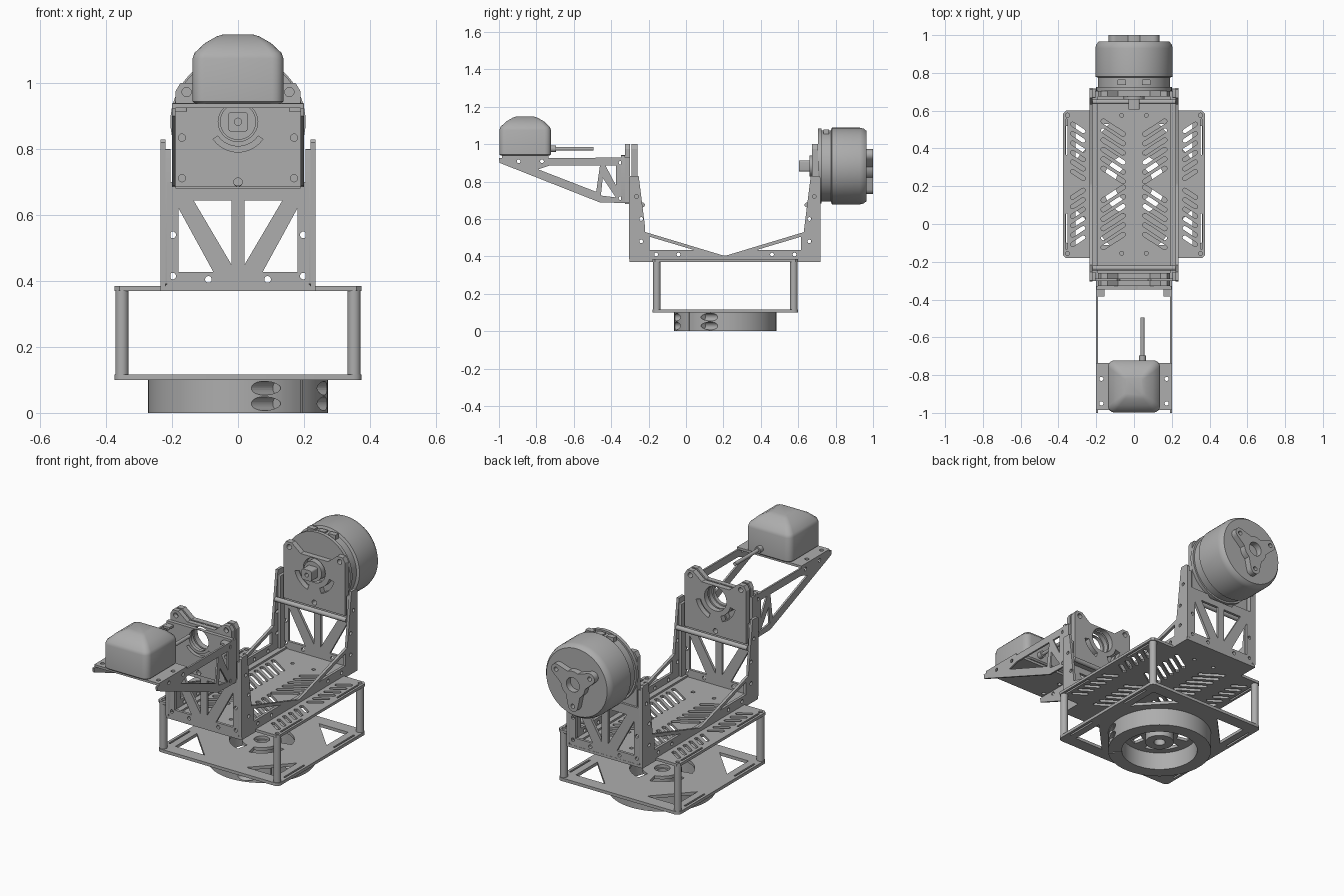
import bpy, bmesh, math
from mathutils import Matrix, Vector

if "Cube" in bpy.data.objects:
    bpy.data.objects.remove(bpy.data.objects["Cube"])

grey = bpy.data.materials.new("machined grey")
grey.use_nodes = True
grey.diffuse_color = (0.42, 0.42, 0.42, 1)
grey.node_tree.nodes["Principled BSDF"].inputs["Base Color"].default_value = (0.42, 0.42, 0.42, 1)

# Local (u, v, w) frames: w is the extrusion or turning axis
FRAMES = {
    "x": Matrix(((0, 0, 1, 0), (1, 0, 0, 0), (0, 1, 0, 0), (0, 0, 0, 1))),
    "y": Matrix(((1, 0, 0, 0), (0, 0, 1, 0), (0, 1, 0, 0), (0, 0, 0, 1))),
    "z": Matrix.Identity(4),
}
MID = 0.21      # y of the base centre
AXIS = 0.883    # z of the tilt axis
parts = []


def finish(name, bm):
    bmesh.ops.remove_doubles(bm, verts=bm.verts, dist=1e-5)
    bmesh.ops.recalc_face_normals(bm, faces=bm.faces)
    mesh = bpy.data.meshes.new(name)
    bm.to_mesh(mesh)
    bm.free()
    mesh.materials.append(grey)
    ob = bpy.data.objects.new(name, mesh)
    bpy.context.collection.objects.link(ob)
    parts.append(ob)
    return ob


def plate(name, loops, axis, lo, hi):
    """Flat sheet: first loop is the outline, the others are holes."""
    curve = bpy.data.curves.new(name, "CURVE")
    curve.dimensions, curve.fill_mode = "2D", "BOTH"
    curve.extrude = abs(hi - lo) / 2
    for pts in loops:
        sp = curve.splines.new("POLY")
        sp.points.add(len(pts) - 1)
        for p, (u, v) in zip(sp.points, pts):
            p.co = (u, v, 0, 1)
        sp.use_cyclic_u = True
    tmp = bpy.data.objects.new(name, curve)
    mesh = bpy.data.meshes.new_from_object(tmp)
    mesh.transform(FRAMES[axis] @ Matrix.Translation((0, 0, (lo + hi) / 2)))
    bm = bmesh.new()
    bm.from_mesh(mesh)
    bpy.data.objects.remove(tmp)
    bpy.data.curves.remove(curve)
    bpy.data.meshes.remove(mesh)
    return finish(name, bm)


def lathe(name, profile, axis, u, v, n=48, closed=False):
    """Turned part from (radius, position along axis) pairs."""
    bm = bmesh.new()
    rings = []
    for r, w in profile:
        rings.append([bm.verts.new(FRAMES[axis] @ Vector((u + a, v + b, w)))
                      for a, b in circle(0, 0, r, n)])
    pairs = list(zip(rings, rings[1:])) + ([(rings[-1], rings[0])] if closed else [])
    for a, b in pairs:
        for i in range(n):
            j = (i + 1) % n
            bm.faces.new((a[i], a[j], b[j], b[i]))
    if not closed:
        bm.faces.new(rings[0])
        bm.faces.new(rings[-1])
    return finish(name, bm)


def rod(name, axis, u, v, r, lo, hi, n=24):
    return lathe(name, [(r, lo), (r, hi)], axis, u, v, n)


def circle(u, v, r, n=20):
    return [(u + r * math.cos(2 * math.pi * i / n), v + r * math.sin(2 * math.pi * i / n)) for i in range(n)]


def span(u, v, r, a0, a1, n=10):
    return [(u + r * math.cos(math.radians(a0 + (a1 - a0) * i / n)),
             v + r * math.sin(math.radians(a0 + (a1 - a0) * i / n))) for i in range(n + 1)]


def arc(u, v, r0, r1, a0, a1):
    return span(u, v, r1, a0, a1) + span(u, v, r0, a1, a0)


def slot(u, v, length, width, deg):
    h = (length - width) / 2
    c, s = math.cos(math.radians(deg)) * h, math.sin(math.radians(deg)) * h
    return (span(u + c, v + s, width / 2, deg - 90, deg + 90, 5)
            + span(u - c, v - s, width / 2, deg + 90, deg + 270, 5))


def rect(u0, u1, v0, v1, r=0.004):
    return (span(u1 - r, v1 - r, r, 0, 90, 4) + span(u0 + r, v1 - r, r, 90, 180, 4)
            + span(u0 + r, v0 + r, r, 180, 270, 4) + span(u1 - r, v0 + r, r, 270, 360, 4))


def mirrored(half):
    return half + [(-u, v) for u, v in reversed(half)]


# Clamp ring under the base, with a slit and counterbored screws
ring = lathe("clamp_ring", [(0.2, 0), (0.273, 0), (0.273, 0.1), (0.2, 0.1)], "z", 0, MID, 72, True)
bm = bmesh.new()
turn = Matrix.Translation((0.17, 0.04, 0)) @ Matrix.Rotation(math.radians(45), 4, "Z")
for z in (0.028, 0.075):
    for s in (-1, 1):
        bmesh.ops.create_cone(bm, cap_ends=True, segments=24, radius1=0.021, radius2=0.021, depth=0.2,
                              matrix=turn @ Matrix.Translation((s * 0.17, 0, z)) @ Matrix.Rotation(math.pi / 2, 4, "Y"))
bmesh.ops.create_cube(bm, size=1, matrix=turn @ Matrix.Translation((0, 0, 0.05)) @ Matrix.Diagonal((0.006, 0.2, 0.3, 1)))
cutter = finish("ring_cutter", bm)
parts.remove(cutter)
cutter.hide_render = True
cutter.hide_set(True)
mod = ring.modifiers.new("screw_holes", "BOOLEAN")
mod.object, mod.solver = cutter, "EXACT"
lathe("base_hub", [(0.03, 0.05), (0.075, 0.05), (0.075, 0.1), (0.03, 0.1)], "z", 0, MID, 36, True)

# Base plate with arc windows and corner triangles
corners = [(sx, sy) for sx in (-1, 1) for sy in (-1, 1)]
loops = [rect(-0.375, 0.375, MID - 0.39, MID + 0.39, 0.025), circle(0, MID, 0.04)]
for k in range(4):
    loops.append(arc(0, MID, 0.1, 0.165, 90 * k + 12, 90 * k + 78))
for sx, sy in corners:
    loops.append([(sx * a, MID + sy * b) for a, b in ((0.31, 0.13), (0.31, 0.32), (0.13, 0.32))])
    loops.append(slot(sx * 0.355, MID + sy * 0.22, 0.18, 0.01, 90))
plate("base_plate", loops, "z", 0.1, 0.117)
for sx, sy in corners:
    rod("standoff", "z", sx * 0.352, MID + sy * 0.366, 0.02, 0.117, 0.37)

# Vented deck, wide in the middle and long under the side frames
half = [(0.235, MID - 0.512), (0.235, MID - 0.39), (0.36, MID - 0.39), (0.375, MID - 0.375),
        (0.375, MID + 0.375), (0.36, MID + 0.39), (0.235, MID + 0.39), (0.235, MID + 0.508)]
loops = [mirrored(half)]
for sx, sy in corners:
    for k in range(6):
        y = MID + sy * (0.05 + 0.05 * k)
        loops.append(slot(sx * 0.11, y, 0.15, 0.024, sx * sy * 33))
        loops.append(slot(sx * 0.297, y, 0.09, 0.022, sx * sy * 33))
    loops.append(slot(sx * 0.357, MID + sy * 0.25, 0.19, 0.01, 90))
    loops.append(circle(sx * 0.352, MID + sy * 0.366, 0.011))
    loops.append(circle(sx * 0.065, MID + sy * 0.365, 0.01))
plate("vented_deck", loops, "z", 0.37, 0.385)

# Side frames: two uprights joined by tapering braces
half = [(-0.512, 0.385), (-0.512, 0.82), (-0.505, 0.83), (-0.46, 0.83), (-0.425, 0.55), (-0.425, 0.53), (-0.01, 0.405)]
outline = [(MID - 0.003 + u, v) for u, v in mirrored(half)]
holes = []
for s in (-1, 1):
    holes.append([(MID + s * a, b) for a, b in ((0.405, 0.505), (0.405, 0.435), (0.17, 0.435))])
    for d, z in ((0.37, 0.41), (0.25, 0.41), (0.45, 0.48), (0.45, 0.6), (0.475, 0.72)):
        holes.append(circle(MID + s * d, z, 0.01, 14))
for s in (-1, 1):
    plate("side_frame", [outline] + holes, "x", s * 0.22, s * 0.235)
    plate("floor_flange", [rect(min(s * 0.19, s * 0.22), max(s * 0.19, s * 0.22), -0.3, 0.715)], "z", 0.385, 0.395)

# Truss end panels, folded flanges, cross rods and motor mounts at both ends
truss = [mirrored([(0.215, 0.385), (0.215, 0.7), (0.09, 0.7), (0.075, 0.68)])]
for s in (-1, 1):
    truss.append([(s * a, b) for a, b in ((0.18, 0.62), (0.18, 0.428), (0.075, 0.428))])
    truss.append([(s * a, b) for a, b in ((0.135, 0.645), (0.02, 0.645), (0.02, 0.45))])
    truss += [circle(s * 0.198, 0.54, 0.01), circle(s * 0.198, 0.415, 0.01), circle(s * 0.09, 0.405, 0.01)]
mount = [mirrored([(0.19, 0.68), (0.19, 0.975), (0.175, 1.0), (0.14, 1.0), (0.085, 0.955)]), circle(0, AXIS, 0.068, 32)]
for a in (30, 150, 270):
    mount.append(circle(0.18 * math.cos(math.radians(a)), AXIS + 0.18 * math.sin(math.radians(a)), 0.014))
for a in (195, 290):
    mount.append(arc(0, AXIS, 0.095, 0.125, a, a + 55))
for end, s in ((-0.303, 1), (0.717, -1)):
    plate("end_panel", truss, "y", end, end + s * 0.015)
    for sx in (-1, 1):
        y0, y1 = sorted((end, end + s * 0.05))
        plate("end_flange", [rect(y0, y1, 0.39, 0.8)], "x", sx * 0.205, sx * 0.22)
    rod("cross_rod", "x", end + s * 0.07, 0.675, 0.013, -0.22, 0.22)
    plate("motor_mount", mount, "y", end + s * 0.012, end + s * 0.043)
plate("arm_mount", mount, "y", -0.327, -0.3)

# Rear motor with output shaft and three-lobed rear hub
lathe("motor_can", [(0.08, 0.705), (0.2, 0.705), (0.2, 0.725), (0.19, 0.725), (0.19, 0.775), (0.205, 0.78),
                    (0.205, 0.93), (0.2, 0.95), (0.188, 0.965), (0.08, 0.965)], "y", 0, AXIS, 64)
rod("shaft_collar", "y", 0, AXIS, 0.055, 0.66, 0.71, 32)
plate("motor_shaft", [rect(-0.03, 0.03, AXIS - 0.03, AXIS + 0.03, 0.01), circle(0, AXIS, 0.011)], "y", 0.605, 0.67)
lobes, bores = [], [circle(0, AXIS, 0.04, 28)]
for a in (30, 150, 270):
    u, v = 0.12 * math.cos(math.radians(a)), AXIS + 0.12 * math.sin(math.radians(a))
    lobes += span(u, v, 0.03, a - 80, a + 80) + span(0, AXIS, 0.075, a + 35, a + 85, 6)
    bores.append(circle(u, v, 0.012))
plate("rear_hub", [lobes] + bores, "y", 0.96, 1.0)
for x in (-0.065, 0, 0.065):
    plate("motor_socket", [rect(x - 0.022, x + 0.022, 0.735, 0.765)], "z", AXIS + 0.17, AXIS + 0.196)

# Front arm: back plate, two tapering side walls and corner tabs
loops = [rect(-0.2, 0.2, 0.685, 0.94), circle(0, AXIS, 0.06, 32), arc(0, AXIS, 0.075, 0.092, 215, 325), circle(0, 0.7, 0.013)]
for s in (-1, 1):
    loops += [circle(s * 0.17, 0.835, 0.011), circle(s * 0.17, 0.712, 0.011)]
plate("arm_back_plate", loops, "y", -0.347, -0.327)
wall = [[(-1, 0.925), (-0.997, 0.9), (-0.46, 0.688), (-0.3, 0.685), (-0.3, 0.928)],
        [(-0.79, 0.865), (-0.73, 0.885), (-0.46, 0.885), (-0.48, 0.745)],
        [(-0.43, 0.885), (-0.375, 0.885), (-0.375, 0.78)],
        [(-0.445, 0.82), (-0.375, 0.715), (-0.455, 0.725)]]
for y, z in ((-0.895, 0.908), (-0.77, 0.908), (-0.35, 0.9), (-0.35, 0.71)):
    wall.append(circle(y, z, 0.01, 14))
for s in (-1, 1):
    plate("arm_side_wall", wall, "x", s * 0.19, s * 0.2)
    plate("arm_tab", [rect(min(s * 0.155, s * 0.195), max(s * 0.155, s * 0.195), -0.385, -0.34)], "z", 0.915, 0.927)

# Sensor tray, domed sensor housing and its antenna
loops = [rect(-0.2, 0.2, -0.985, -0.735)]
for s in (-1, 1):
    loops += [circle(s * 0.173, y, 0.011) for y in (-0.82, -0.95)]
plate("sensor_tray", loops, "z", 0.925, 0.938)
bm = bmesh.new()
rings = []
for h, z in ((0.13, 0.938), (0.138, 0.945), (0.138, 1.075), (0.132, 1.092), (0.1, 1.122), (0.065, 1.142), (0.045, 1.148)):
    rings.append([bm.verts.new((x, y - 0.86, z)) for x, y in rect(-h, h, -h, h, h * 0.25)])
for a, b in zip(rings, rings[1:]):
    for i in range(len(a)):
        j = (i + 1) % len(a)
        bm.faces.new((a[i], a[j], b[j], b[i]))
bm.faces.new(rings[0])
bm.faces.new(rings[-1])
finish("sensor_housing", bm)
rod("antenna_socket", "y", 0.045, 0.975, 0.018, -0.73, -0.695)
rod("antenna", "y", 0.045, 0.975, 0.01, -0.7, -0.495)

# Smooth the turned surfaces, keep edges sharp
bpy.ops.object.select_all(action="DESELECT")
for ob in parts:
    ob.select_set(True)
bpy.context.view_layer.objects.active = parts[0]
bpy.ops.object.shade_smooth_by_angle(angle=math.radians(30))
